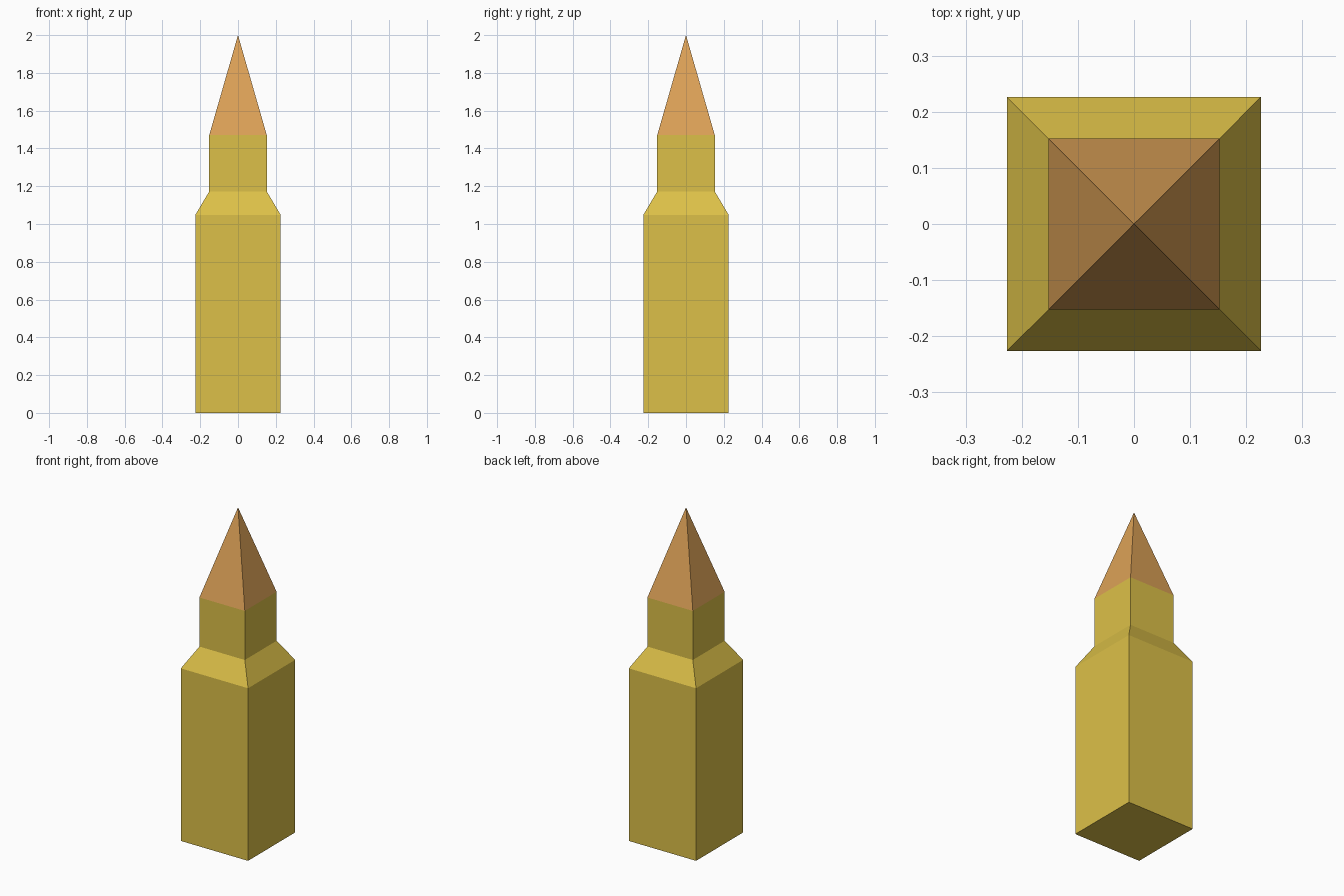
import bpy
import bmesh

if "Cube" in bpy.data.objects:
    bpy.data.objects.remove(bpy.data.objects["Cube"])


def material(name, color):
    mat = bpy.data.materials.new(name)
    mat.diffuse_color = (*color, 1.0)
    mat.use_nodes = True
    mat.node_tree.nodes["Principled BSDF"].inputs["Base Color"].default_value = mat.diffuse_color
    return mat


def square_loft(name, profile, mat):
    """Loft square rings from (half_width, z) pairs; zero width makes a point."""
    bm = bmesh.new()
    rings = []
    for h, z in profile:
        corners = [(-h, -h), (h, -h), (h, h), (-h, h)] if h else [(0, 0)]
        rings.append([bm.verts.new((x, y, z)) for x, y in corners])
    for low, high in zip(rings, rings[1:]):
        for i in range(4):
            j = (i + 1) % 4
            top = [high[j], high[i]] if len(high) == 4 else high
            bm.faces.new([low[i], low[j]] + top)
    # Close the open ends
    bmesh.ops.holes_fill(bm, edges=[e for e in bm.edges if e.is_boundary], sides=4)
    bmesh.ops.recalc_face_normals(bm, faces=bm.faces)
    mesh = bpy.data.meshes.new(name)
    bm.to_mesh(mesh)
    bm.free()
    mesh.materials.append(mat)
    obj = bpy.data.objects.new(name, mesh)
    bpy.context.collection.objects.link(obj)
    return obj


BODY, NECK = 0.226, 0.1525

brass = material("brass", (0.72, 0.53, 0.065))
copper = material("copper", (0.72, 0.36, 0.095))

# Casing: straight body, sloped shoulder, narrow neck
square_loft("casing", [(BODY, 0), (BODY, 1.048), (NECK, 1.172), (NECK, 1.47)], brass)

# Pointed tip seated on the neck
square_loft("tip", [(NECK, 1.47), (0, 2.0)], copper)
